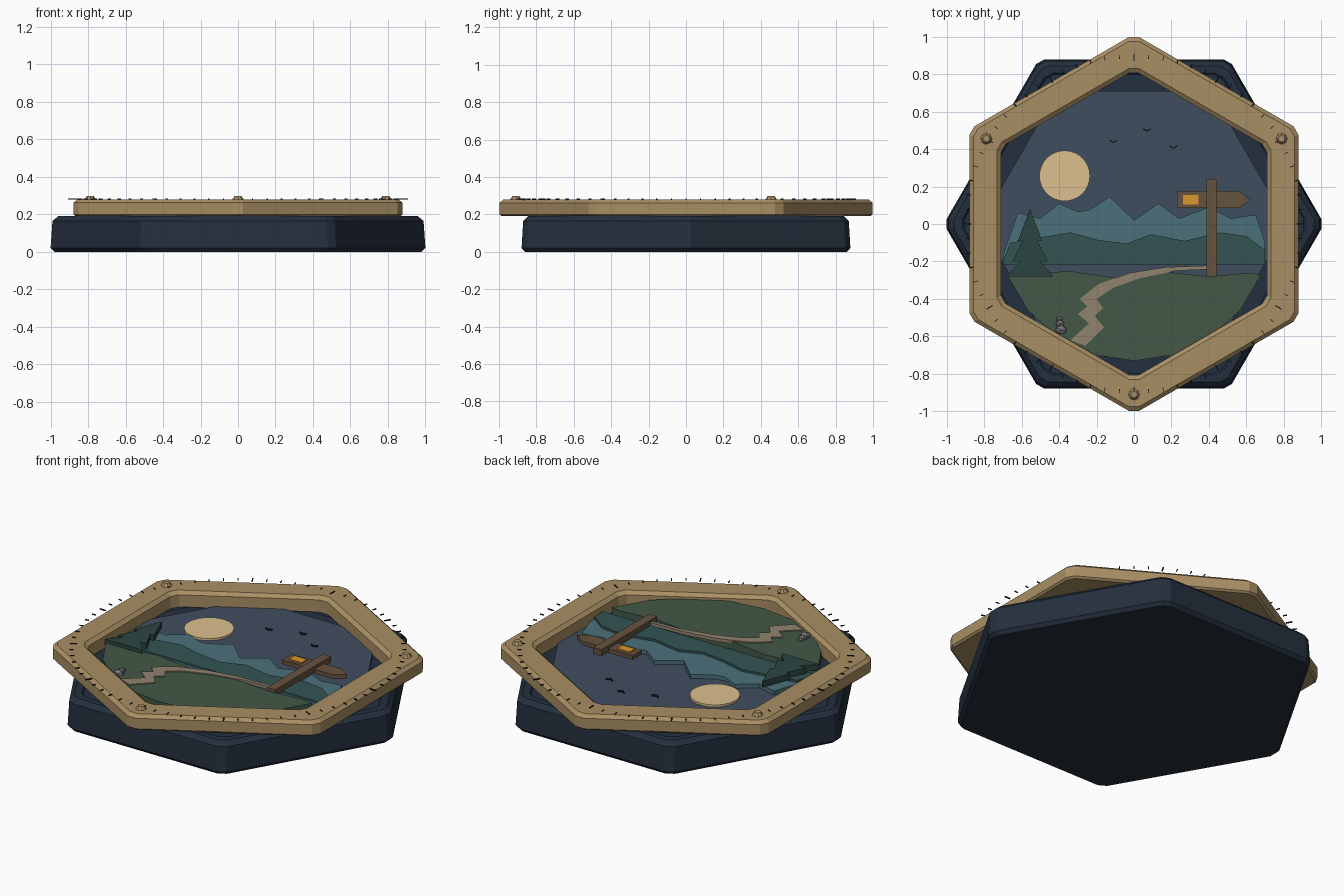
import bpy, bmesh, math
from mathutils import Vector, Matrix

if "Cube" in bpy.data.objects:
    bpy.data.objects.remove(bpy.data.objects["Cube"])


def mat(name, hexcol):
    m = bpy.data.materials.new(name)
    rgb = [((hexcol >> s) & 255) / 255 for s in (16, 8, 0)]
    m.diffuse_color = [((c + 0.055) / 1.055) ** 2.4 if c > 0.04 else c / 12.92 for c in rgb] + [1]
    m.use_nodes = True
    m.node_tree.nodes["Principled BSDF"].inputs["Base Color"].default_value = m.diffuse_color
    return m


NAVY, BRASS, SKY = mat("navy", 0x242F3E), mat("brass", 0xA98F64), mat("dusk_sky", 0x404D60)
SUN, FAR, NEAR = mat("sun", 0xDCC08E), mat("far_ridge", 0x4B707A), mat("near_ridge", 0x335453)
GRASS, PATH, PINE = mat("grass", 0x435848), mat("path", 0x90836F), mat("pine", 0x2B4541)
WOOD, GLOW, STONE, INK = mat("wood", 0x65523F), mat("glow", 0xD9962F), mat("stone", 0x77777A), mat("ink", 0x15191E)


def finish(name, bm, material):
    bmesh.ops.recalc_face_normals(bm, faces=bm.faces)
    me = bpy.data.meshes.new(name)
    bm.to_mesh(me)
    bm.free()
    me.materials.append(material)
    ob = bpy.data.objects.new(name, me)
    bpy.context.collection.objects.link(ob)
    return ob


def add_slab(bm, pts, z0, z1):
    face = bm.faces.new([bm.verts.new((x, y, z0)) for x, y in pts])
    new = bmesh.ops.extrude_face_region(bm, geom=[face])["geom"]
    bmesh.ops.translate(bm, vec=(0, 0, z1 - z0), verts=[v for v in new if isinstance(v, bmesh.types.BMVert)])
    if face.is_valid and not any(f is not face and set(f.verts) == set(face.verts) for f in bm.faces):
        return


def slab(name, pts, z0, z1, material):
    bm = bmesh.new()
    add_slab(bm, pts, z0, z1)
    return finish(name, bm, material)


def rect(x0, y0, x1, y1):
    return [(x0, y0), (x1, y0), (x1, y1), (x0, y1)]


def hexagon(radius, turn=0.0, cut=0.03):
    """Hexagon outline with small cut corners."""
    c = [Vector((radius * math.cos(turn + i * math.pi / 3), radius * math.sin(turn + i * math.pi / 3)))
         for i in range(6)]
    pts = []
    for i in range(6):
        for other in (c[i - 1], c[(i + 1) % 6]):
            pts.append(c[i] + (other - c[i]).normalized() * cut)
    return pts


def hex_loft(name, profile, material, turn=0.0, closed=False):
    """Sweep a (radius, z) profile around a hexagon."""
    bm = bmesh.new()
    rings = [[bm.verts.new((p.x, p.y, z)) for p in hexagon(r, turn)] for r, z in profile]
    pairs = list(zip(rings, rings[1:])) + ([(rings[-1], rings[0])] if closed else [])
    for a, b in pairs:
        for i in range(12):
            j = (i + 1) % 12
            bm.faces.new((a[i], a[j], b[j], b[i]))
    if not closed:
        bm.faces.new(rings[0])
        bm.faces.new(rings[-1])
    return finish(name, bm, material)


# Base block and the turned brass frame above it
hex_loft("base", [(0.995, 0), (1.015, 0.02), (1.005, 0.165), (0.975, 0.19), (0.93, 0.19), (0.92, 0.182)], NAVY)
hex_loft("frame", [(1.0, 0.19), (1.013, 0.2), (1.013, 0.262), (0.99, 0.28), (0.845, 0.28),
                   (0.82, 0.262), (0.82, 0.19)], BRASS, math.pi / 6, True)

# Sky panel and sun
slab("sky_panel", hexagon(0.82, 0, 0.01), 0.175, 0.2, SKY)
slab("sun", [(-0.37 + 0.135 * math.cos(i * math.pi / 16), 0.257 + 0.135 * math.sin(i * math.pi / 16))
             for i in range(32)], 0.198, 0.213, SUN)

# Layered ridges
slab("far_mountains", [(-.7, -.22), (-.7, -.17), (-.62, .06), (-.5, .03), (-.4, .11), (-.3, .065), (-.24, .075),
                       (-.13, .145), (0, .02), (.13, .11), (.24, .03), (.4, .09), (.52, .03), (.65, .05),
                       (.7, -.1), (.7, -.22)], 0.2, 0.224, FAR)
slab("near_mountains", [(-.7, -.22), (-.7, -.2), (-.66, -.1), (-.34, -.045), (-.19, -.085), (-.04, -.105),
                        (.09, -.055), (.27, -.09), (.46, -.045), (.6, -.065), (.7, -.14), (.7, -.22)],
     0.2, 0.237, NEAR)

# Meadow: a rounded lower part with an uneven top edge
arc = [(0.73 * math.cos(math.radians(a)), 0.73 * math.sin(math.radians(a))) for a in range(202, 339, 17)]
slab("meadow", arc + [(.62, -.26), (.4, -.28), (.12, -.25), (-.08, -.29), (-.35, -.25), (-.55, -.27)],
     0.2, 0.248, GRASS)

# Winding path
left = [(-.34, -.62), (-.24, -.53), (-.3, -.48), (-.25, -.44), (-.29, -.4), (-.19, -.32), (-.02, -.26),
        (.17, -.23), (.39, -.222)]
right = [(-.26, -.65), (-.16, -.55), (-.21, -.49), (-.165, -.45), (-.2, -.4), (-.11, -.34), (.03, -.29),
         (.22, -.25), (.39, -.242)]
slab("path", right + left[::-1], 0.235, 0.254, PATH)

# Pine tree silhouette, mirrored about its axis
half = [(0, .08), (.065, -.09), (.04, -.09), (.095, -.2), (.055, -.2), (.125, -.28)]
slab("pine_tree", [(-.555 + x, y) for x, y in half] + [(-.555 - x, y) for x, y in half[:0:-1]],
     0.235, 0.27, PINE)

# Signpost
slab("sign_board", [(.23, .085), (.56, .085), (.625, .13), (.56, .175), (.23, .175)], 0.225, 0.25, WOOD)
slab("sign_post", rect(.388, -.28, .442, .24), 0.23, 0.268, WOOD)
slab("sign_glow", rect(.262, .104, .345, .156), 0.245, 0.257, GLOW)

# Cairn of stacked stones
for i, (x, y, r) in enumerate([(-.39, -.565, .034), (-.395, -.532, .026), (-.398, -.507, .019)]):
    bm = bmesh.new()
    bmesh.ops.create_icosphere(bm, subdivisions=1, radius=r)
    bmesh.ops.transform(bm, matrix=Matrix.Translation((x, y, 0.252)) @ Matrix.Diagonal((1, .8, .7, 1)), verts=bm.verts)
    finish(f"cairn_stone_{i + 1}", bm, STONE)

# Birds as thin chevrons
for i, (x, y) in enumerate([(-.11, .442), (.07, .503), (.21, .412)]):
    slab(f"bird_{i + 1}", [(x - .022, y + .008), (x, y - .004), (x + .022, y + .008), (x + .02, y + .001),
                           (x, y - .01), (x - .02, y + .001)], 0.198, 0.21, INK)

# Degree ticks in a ring, longer every 30 degrees
bm = bmesh.new()
for i in range(72):
    a = i * math.pi / 36
    inner, half_w = (0.87, 0.003) if i % 6 == 0 else (0.885, 0.002)
    u, v = Vector((math.cos(a), math.sin(a))), Vector((-math.sin(a), math.cos(a))) * half_w
    add_slab(bm, [u * inner - v, u * 0.908 - v, u * 0.908 + v, u * inner + v], 0.278, 0.284)
finish("degree_ticks", bm, INK)

# Three faceted rivets
for i, deg in enumerate((30, 150, 270)):
    a = math.radians(deg)
    bm = bmesh.new()
    bmesh.ops.create_cone(bm, cap_ends=True, segments=8, radius1=0.033, radius2=0.018, depth=0.022,
                          matrix=Matrix.Translation((0.91 * math.cos(a), 0.91 * math.sin(a), 0.287)))
    finish(f"rivet_{i + 1}", bm, BRASS)
